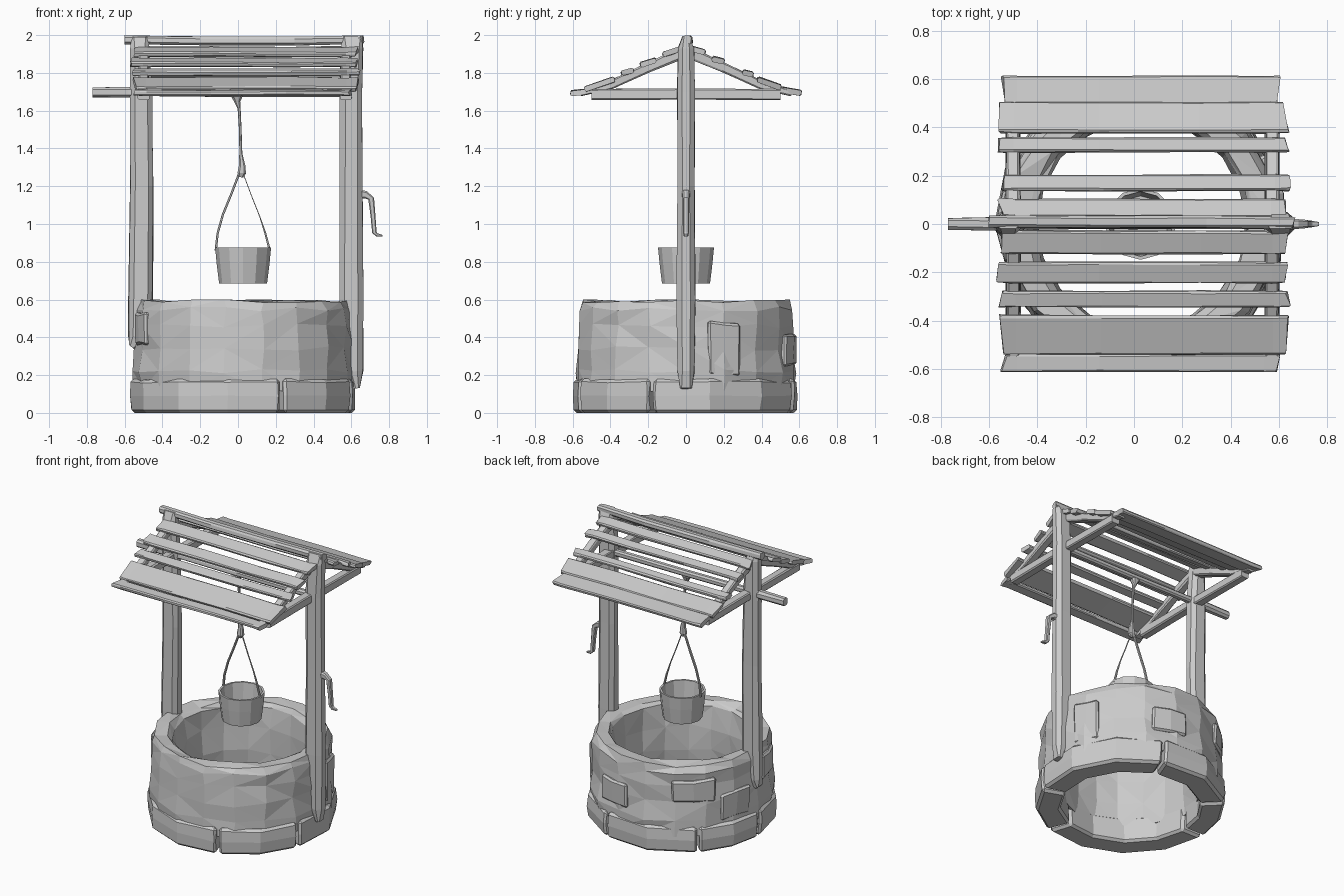
import bpy, bmesh, math, random
from mathutils import Vector

if "Cube" in bpy.data.objects:
    bpy.data.objects.remove(bpy.data.objects["Cube"])

random.seed(4)
CX = 0.03                      # well ring centre in x


def finish(name, bm, bevel=0.0, tri=False):
    bmesh.ops.recalc_face_normals(bm, faces=bm.faces)
    if tri:
        bmesh.ops.triangulate(bm, faces=bm.faces)
    me = bpy.data.meshes.new(name)
    bm.to_mesh(me)
    bm.free()
    ob = bpy.data.objects.new(name, me)
    bpy.context.collection.objects.link(ob)
    if bevel:
        m = ob.modifiers.new("bevel", "BEVEL")
        m.width, m.segments, m.limit_method = bevel, 1, 'ANGLE'
        m.angle_limit = math.radians(50)
    return ob


def jit(a):
    return random.uniform(-a, a)


def sweep(name, prof, cx, a0=0, a1=360, n=16, j=0.0, jz=0.0, bevel=0, tri=False, closed=True):
    """Revolve an (r, z) profile through an arc; partial arcs get end caps."""
    bm = bmesh.new()
    full = a1 - a0 >= 360
    rings = []
    for i in range(n if full else n + 1):
        a = math.radians(a0 + (a1 - a0) * i / n)
        ring = []
        for r, z in prof:
            rr, b = r + jit(j), a + jit(j) * 2
            ring.append(bm.verts.new((cx + rr * math.cos(b), rr * math.sin(b),
                                      max(0, z + (jit(jz) if z > 0.05 else 0)))))
        rings.append(ring)
    m = len(prof)
    for i in range(len(rings) if full else len(rings) - 1):
        p, q = rings[i], rings[(i + 1) % len(rings)]
        for k in range(m if closed else m - 1):
            l = (k + 1) % m
            bm.faces.new((p[k], q[k], q[l], p[l]))
    if not full:
        bm.faces.new(rings[0])
        bm.faces.new(rings[-1][::-1])
    if not closed:             # cap first profile point (outside) and last (inside)
        bm.faces.new([r[0] for r in rings])
        bm.faces.new([r[-1] for r in rings])
    return finish(name, bm, bevel, tri)


def beam(name, path, sizes, side, c=0.3, j=0.0, endj=0.0):
    """Loft a chamfered rectangle (w along side, h across) along a path."""
    bm = bmesh.new()
    pts = [Vector(p) for p in path]
    side = Vector(side).normalized()
    rings = []
    for i, p in enumerate(pts):
        t = (pts[min(i + 1, len(pts) - 1)] - pts[max(i - 1, 0)]).normalized()
        s = (side - t * side.dot(t)).normalized()
        u = t.cross(s)
        w, h = sizes[i] if isinstance(sizes, list) else sizes
        w, h = w / 2, h / 2
        k = min(w, h) * c
        sec = [(w, h - k), (w - k, h), (k - w, h), (-w, h - k),
               (-w, k - h), (k - w, -h), (w - k, -h), (w, k - h)]
        e = endj if i in (0, len(pts) - 1) else 0
        slant = jit(e)
        rings.append([bm.verts.new(p + s * (x + jit(j)) + u * (y + jit(j * .5))
                                   + t * (slant * x / w + jit(e * .4))) for x, y in sec])
    for p, q in zip(rings, rings[1:]):
        for k in range(8):
            l = (k + 1) % 8
            bm.faces.new((p[k], q[k], q[l], p[l]))
    bm.faces.new(rings[0])
    bm.faces.new(rings[-1][::-1])
    return finish(name, bm)


# Stone wall
sweep("stone_wall", [(.58, .12), (.585, .22), (.575, .34), (.572, .46), (.572, .55), (.55, .59),
                     (.47, .588), (.445, .56), (.435, .42), (.435, .26), (.445, .12)],
      CX, n=18, j=.009, jz=.012, tri=True)

# Raised stones on the wall
for i, (a0, a1, z0, z1) in enumerate([(150, 173, .2, .38), (118, 146, .34, .5),
                                      (187, 207, .36, .53), (12, 30, .2, .48), (64, 88, .25, .42)]):
    sweep(f"wall_stone_{i}", [(.5, z0), (.583, z0), (.588, z1), (.5, z1)], CX, a0, a1, 2,
          j=.006, jz=.01, bevel=.012)

# Base ring of long curved stones
seams = [-70, -18, 71, 135, 180, 290]
for i, (a, b) in enumerate(zip(seams, seams[1:])):
    sweep(f"base_stone_{i}", [(.44, 0), (.598, 0), (.605, .09), (.60, .178), (.45, .178)],
          CX, a + .9, b - .9, max(2, round((b - a) / 27)), j=.004, jz=.006, bevel=.016)

# Posts
beam("left_post", [(-.565, 0, .35), (-.52, 0, .4), (-.515, 0, .6), (-.51, 0, 1.2), (-.515, 0, 1.7),
                   (-.52, 0, 1.93), (-.52, 0, 1.99)],
     [(.03, .06), (.12, .09), (.125, .095), (.12, .09), (.115, .09), (.1, .085), (.08, .04)],
     (1, 0, 0), .55, j=.004)
beam("right_post", [(.63, 0, .13), (.615, 0, .22), (.6, 0, .6), (.6, 0, 1.2), (.6, 0, 1.7),
                    (.605, 0, 1.93), (.605, 0, 1.995)],
     [(.03, .06), (.09, .09), (.125, .1), (.12, .09), (.12, .095), (.115, .085), (.1, .035)],
     (1, 0, 0), .55, j=.004)

# Ridge beam and axle beam
beam("ridge_beam", [(-.6, .01, 1.975), (-.2, .01, 1.97), (.3, .01, 1.968), (.66, .005, 1.975)],
     (.05, .045), (0, 1, 0), .5, j=.003, endj=.01)
beam("axle_beam", [(-.77, 0, 1.697), (-.58, 0, 1.697), (-.45, 0, 1.697), (0, 0, 1.692), (.6, 0, 1.692)],
     [(.05, .052), (.055, .055), (.042, .042), (.04, .04), (.042, .042)], (0, 1, 0), .5, j=.002)

# Gable frames: tie beams and rafters
for nm, x in (("left", -.5), ("right", .57)):
    beam(f"{nm}_tie_beam", [(x, -.5, 1.685), (x, 0, 1.688), (x, .5, 1.685)], (.06, .058),
         (1, 0, 0), .25, j=.003)
    for sd, s in (("front", -1), ("back", 1)):
        beam(f"{nm}_{sd}_rafter", [(x, s * .02, 1.905), (x, s * .2, 1.828), (x, s * .4, 1.735),
                                   (x, s * .56, 1.692)],
             [(.06, .06), (.055, .05), (.055, .045), (.05, .03)], (1, 0, 0), .3, j=.003)


# Roof planks
def roof_z(y):
    return 1.957 - .46 * y if y < .5 else 1.727 - .27 * (y - .5)


planks = [(-1, .03, .12), (-1, .16, .24), (-1, .28, .34), (-1, .38, .535), (-1, .54, .61),
          (1, .03, .10), (1, .14, .20), (1, .30, .355), (1, .38, .50), (1, .49, .61)]
for i, (s, y0, y1) in enumerate(planks):
    z0, z1 = roof_z(y0), roof_z(y1)
    w = math.hypot(y1 - y0, z1 - z0)
    xa, xb = (-.54, .595) if y1 > .6 else (-.55 + jit(.012), .635 + jit(.012))
    ym, zm = s * (y0 + y1) / 2, (z0 + z1) / 2 - .01
    beam(f"roof_plank_{i}", [(xa + (xb - xa) * t, ym, zm + jit(.003)) for t in (0, .05, .35, .7, .95, 1)],
         (w, .028), (0, s * (y1 - y0), z1 - z0 + .012), .5, j=.003, endj=.014)

# Crank handle
beam("crank_handle", [(.63, 0, 1.16), (.675, 0, 1.155), (.705, 0, 1.135), (.715, 0, 1.04),
                      (.722, 0, .955), (.735, 0, .943), (.765, 0, .938)],
     [(.05, .05), (.04, .04), (.034, .032), (.03, .026), (.03, .024), (.026, .018), (.016, .008)],
     (0, 1, 0), .4)

# Rope, knot and bucket bail
beam("rope", [(-.005, 0, 1.675), (-.003, 0, 1.645), (.006, 0, 1.61), (.012, 0, 1.5), (.016, 0, 1.34)],
     [(.06, .05), (.03, .03), (.016, .016), (.014, .014), (.016, .016)], (1, 0, 0), .5)
beam("rope_knot", [(.014, 0, 1.38), (.022, 0, 1.31), (.02, 0, 1.27), (.014, 0, 1.248)],
     [(.014, .016), (.034, .034), (.045, .04), (.026, .02)], (1, 0, 0), .5)
beam("left_bail", [(.005, .005, 1.265), (-.035, .005, 1.16), (-.08, .005, 1.05), (-.108, .005, .95),
                   (-.118, .005, .86)], (.016, .012), (0, 1, 0), .4)
beam("right_bail", [(.03, .005, 1.26), (.075, .005, 1.14), (.115, .005, 1.04), (.145, .005, .95),
                    (.168, .005, .86)],
     [(.01, .004), (.01, .004), (.01, .005), (.014, .01), (.016, .012)], (0, 1, 0), .4)

# Bucket
sweep("bucket", [(.127, .685), (.14, .79), (.148, .875), (.134, .875), (.116, .7)],
      .027, n=12, closed=False)
